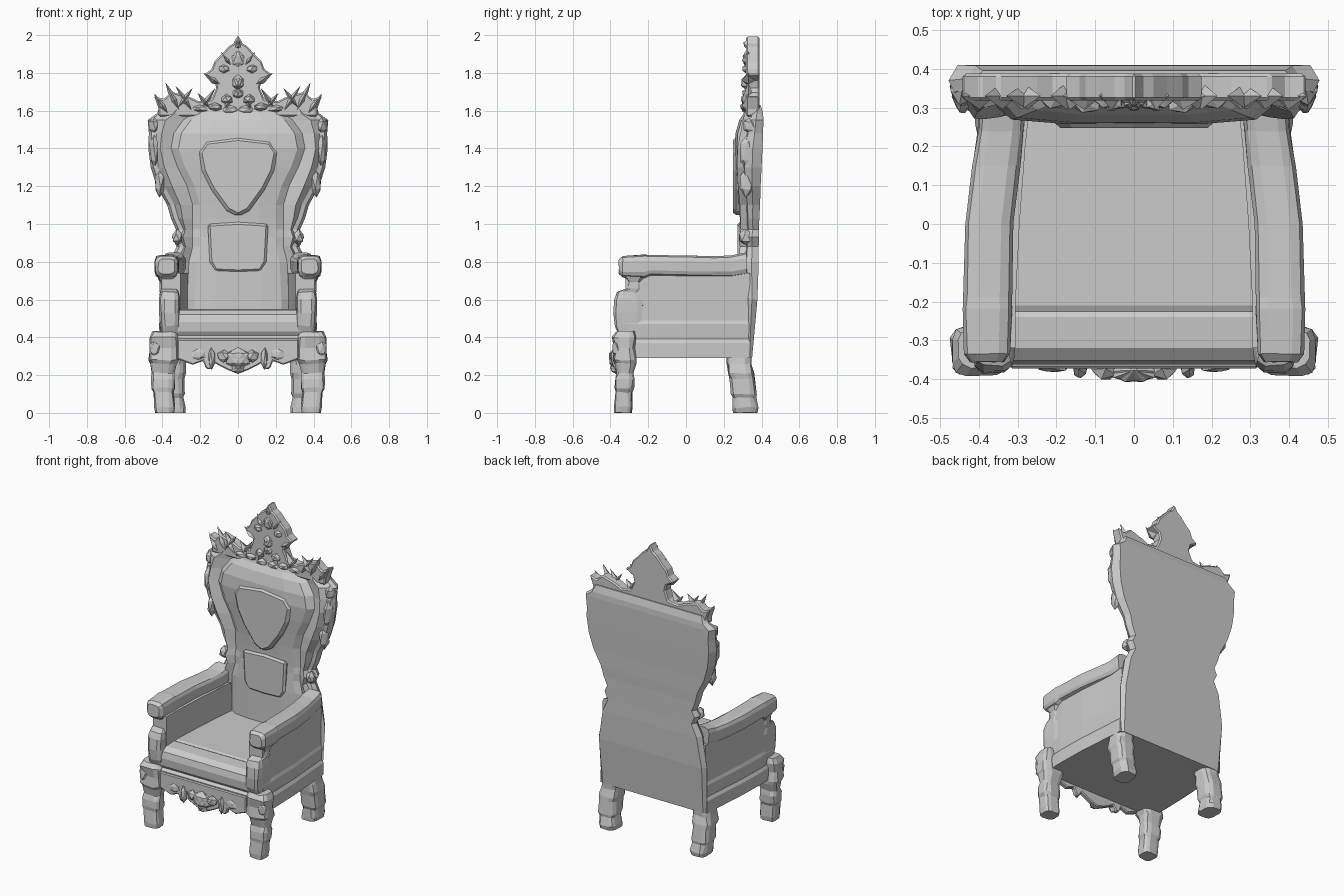
import bpy, bmesh, math, random
from mathutils import Vector

random.seed(4)


def finish(name, bm, mirror=False, jitter=0.0, bevel=0.0):
    for v in bm.verts:
        if jitter:
            v.co += Vector([random.uniform(-jitter, jitter) for _ in range(3)])
        v.co.z = max(v.co.z, 0)
    bmesh.ops.recalc_face_normals(bm, faces=bm.faces)
    me = bpy.data.meshes.new(name)
    bm.to_mesh(me)
    bm.free()
    ob = bpy.data.objects.new(name, me)
    bpy.context.collection.objects.link(ob)
    if bevel:
        b = ob.modifiers.new("Bevel", 'BEVEL')
        b.width, b.segments, b.limit_method = bevel, 1, 'ANGLE'
        b.angle_limit = math.radians(50)
    if mirror:
        ob.modifiers.new("Mirror", 'MIRROR')
    return ob


def loft(name, rings, **kw):
    bm = bmesh.new()
    vs = [[bm.verts.new(p) for p in r] for r in rings]
    n = len(vs[0])
    for a, b in zip(vs, vs[1:]):
        for i in range(n):
            bm.faces.new((a[i], a[(i + 1) % n], b[(i + 1) % n], b[i]))
    bm.faces.new(vs[0])
    bm.faces.new(vs[-1])
    return finish(name, bm, **kw)


def section(axis, t, cu, cv, hu, hv, n=12, power=0.55):
    # rounded square cross-section across the given axis
    pts = []
    for i in range(n):
        a = 2 * math.pi * (i + 0.5) / n
        c, s = math.cos(a), math.sin(a)
        u = cu + hu * math.copysign(abs(c) ** power, c)
        v = cv + hv * math.copysign(abs(s) ** power, s)
        pts.append((u, v, t) if axis == 'z' else (u, t, v))
    return pts


def post(name, axis, rows, **kw):
    return loft(name, [section(axis, *r) for r in rows], mirror=True, **kw)


def plate(name, half, y0, y1, bevel=0.0):
    # symmetric front outline (right half given bottom to top) extruded in y
    pts = half + [(-x, z) for x, z in reversed(half) if x > 0]
    return loft(name, [[(x, y, z) for x, z in pts] for y in (y0, y1)], bevel=bevel)


def lumps(name, spots, mirror=True):
    bm = bmesh.new()
    for x, y, z, sx, sy, sz in spots:
        new = bmesh.ops.create_icosphere(bm, subdivisions=1, radius=1)['verts']
        for v in new:
            v.co = Vector((x + v.co.x * sx, y + v.co.y * sy, z + v.co.z * sz))
    return finish(name, bm, mirror=mirror, jitter=0.004)


def leaves(name, strokes, y, depth):
    # flat pointed leaves from a root to a tip, with a raised centre rib
    bm = bmesh.new()
    for x0, z0, x1, z1, w in strokes:
        d = Vector((x1 - x0, 0, z1 - z0))
        side = Vector((-d.z, 0, d.x)).normalized() * w
        r = Vector((x0, y, z0))
        mid = r + d * 0.45
        pts = [r, mid + side, r + d, mid - side]
        rim = [bm.verts.new(p) for p in pts]
        f = bm.verts.new(mid + Vector((0, -depth, 0)))
        b = bm.verts.new(mid + Vector((0, depth, 0)))
        for i in range(4):
            bm.faces.new((rim[i], rim[(i + 1) % 4], f))
            bm.faces.new((rim[(i + 1) % 4], rim[i], b))
    return finish(name, bm, mirror=True)


# Seat with rolled front edge, side profile extruded across x
seat = [(-.35, .29), (.35, .29), (.36, .55), (-.21, .55), (-.225, .543), (-.24, .55),
        (-.32, .545), (-.352, .52), (-.362, .48), (-.358, .43), (-.345, .41), (-.362, .395)]
loft("seat", [[(x, y, z) for y, z in seat] for x in (-.32, .32)])

# Closed side panels with a lower ledge
loft("side_panel", [[(i, y, .29), (o, y, .29), (o, y, .37), (o - .012, y, .39), (o - .006, y, .47),
                     (o - .014, y, .49), (o - .014, y, .74), (i, y, .74)]
                    for y, i, o in ((-.32, .305, .42), (-.2, .305, .425), (0, .295, .42),
                                    (.2, .28, .405), (.34, .265, .395))], mirror=True)

# Padded armrests
post("armrest", 'y', [(-.355, .378, .775, .045, .04), (-.335, .378, .775, .06, .058),
                      (-.22, .378, .776, .066, .063), (-.19, .377, .78, .064, .056),
                      (0, .372, .778, .064, .055), (.15, .355, .775, .062, .055),
                      (.24, .343, .775, .06, .058), (.32, .335, .79, .06, .06)], jitter=.002)

# Scrolled arm supports above the front legs
post("arm_support", 'z', [(.42, .36, -.30, .05, .06), (.46, .36, -.30, .055, .078),
                          (.53, .362, -.30, .056, .084), (.60, .362, -.30, .056, .083),
                          (.64, .362, -.30, .05, .065), (.66, .37, -.275, .045, .04),
                          (.69, .372, -.27, .045, .035), (.73, .375, -.27, .055, .07)], jitter=.003)

# Front and back legs
post("front_leg", 'z', [(0, .39, -.332, .05, .047), (.03, .39, -.332, .055, .05),
                        (.11, .395, -.33, .054, .044), (.13, .397, -.327, .064, .05),
                        (.18, .398, -.325, .065, .052), (.21, .396, -.322, .058, .044),
                        (.26, .395, -.32, .068, .056), (.28, .393, -.325, .08, .062),
                        (.34, .393, -.325, .078, .055), (.40, .393, -.327, .08, .064),
                        (.43, .388, -.32, .066, .05)], jitter=.004)
post("back_leg", 'z', [(0, .335, .313, .055, .065), (.03, .337, .315, .06, .068),
                       (.08, .342, .31, .055, .06), (.10, .345, .305, .064, .068),
                       (.18, .345, .298, .06, .066), (.21, .345, .29, .067, .07),
                       (.26, .338, .284, .062, .066), (.32, .33, .28, .062, .068)], jitter=.004)

# Backrest: rows of height, half width, panel half width, rear, frame and panel depth
rows = [(.29, .39, .25, .35, .29, .28), (.6, .4, .25, .378, .29, .283), (.8, .365, .24, .385, .28, .282),
        (.88, .325, .22, .385, .285, .285), (.93, .35, .22, .386, .28, .288), (.97, .328, .22, .387, .29, .288),
        (1.03, .355, .22, .388, .288, .285), (1.1, .375, .22, .392, .285, .28), (1.2, .43, .25, .395, .275, .272),
        (1.3, .462, .30, .40, .27, .263), (1.4, .475, .335, .405, .272, .257), (1.48, .472, .32, .408, .288, .262),
        (1.55, .478, .27, .41, .30, .282), (1.585, .43, .22, .408, .312, .305), (1.63, .41, .2, .395, .325, .322)]
rings = []
for z, w, p, yr, yf, yp in rows:
    half = [(w * .95, yr), (w, (yr + yf) / 2 + .015), (w - .015, yf + .04), (w - .04, yf + .035),
            (w * .55 + p * .45, yf), (p + .02, yf + .03), (p - .02, yp + .012), (p * .5, yp)]
    rings.append([(x, y, z) for x, y in half] + [(-x, y, z) for x, y in reversed(half)])
loft("backrest", rings)

# Raised pads on the backrest
plate("shield_pad", [(0, 1.04), (.06, 1.07), (.14, 1.18), (.19, 1.28), (.21, 1.38), (.17, 1.44), (0, 1.46)],
      .248, .33, .018)
plate("lower_back_pad", [(0, .745), (.12, .75), (.15, .8), (.155, .9), (.16, 1.0), (0, 1.01)], .273, .33, .012)

# Carved crest
plate("crest", [(0, 1.57), (.42, 1.57), (.42, 1.61), (.445, 1.68), (.395, 1.66), (.35, 1.70), (.25, 1.67),
                (.21, 1.65), (.14, 1.66), (.115, 1.72), (.125, 1.76), (.18, 1.79), (.14, 1.82), (.125, 1.86),
                (.085, 1.90), (.05, 1.94), (.025, 1.955), (0, 2.0)], .318, .388, .008)
leaves("crest_leaves", [(.30, 1.58, .385, 1.75, .022), (.36, 1.57, .445, 1.69, .022), (.23, 1.58, .33, 1.73, .02),
                        (.33, 1.6, .24, 1.72, .018), (.14, 1.6, .215, 1.695, .016), (.20, 1.6, .12, 1.72, .016),
                        (.08, 1.73, .185, 1.8, .02), (.03, 1.83, .09, 1.91, .016), (.08, 1.58, .03, 1.7, .018)],
       .33, .035)
lumps("crest_carving", [(0, .32, 1.75, .035, .03, .04), (0, .32, 1.69, .03, .025, .025),
                        (.075, .32, 1.82, .03, .022, .025), (.06, .32, 1.66, .035, .03, .03),
                        (.12, .31, 1.62, .04, .025, .022), (.2, .32, 1.61, .045, .022, .02),
                        (0, .32, 1.87, .035, .022, .045), (0, .345, 1.95, .022, .045, .035),
                        (.04, .315, 1.605, .045, .022, .022)])

# Scrolled wing edges of the backrest
lumps("wing_carving", [(.445, .345, 1.52, .032, .045, .05), (.44, .33, 1.38, .03, .05, .1),
                       (.415, .32, 1.22, .03, .04, .08), (.32, .315, .93, .03, .04, .04)])

# Front apron with hanging carved ornament
plate("apron", [(0, .21), (.05, .225), (.09, .245), (.125, .265), (.145, .23), (.17, .235), (.185, .275),
                (.24, .255), (.32, .285), (.32, .39), (0, .39)], -.372, -.34, .006)
lumps("apron_carving", [(0, -.375, .29, .07, .035, .06), (.075, -.375, .30, .04, .028, .035),
                        (.14, -.375, .29, .022, .025, .06), (.21, -.37, .31, .045, .016, .03),
                        (0, -.372, .235, .035, .03, .028), (.44, -.37, .34, .03, .025, .05)])
